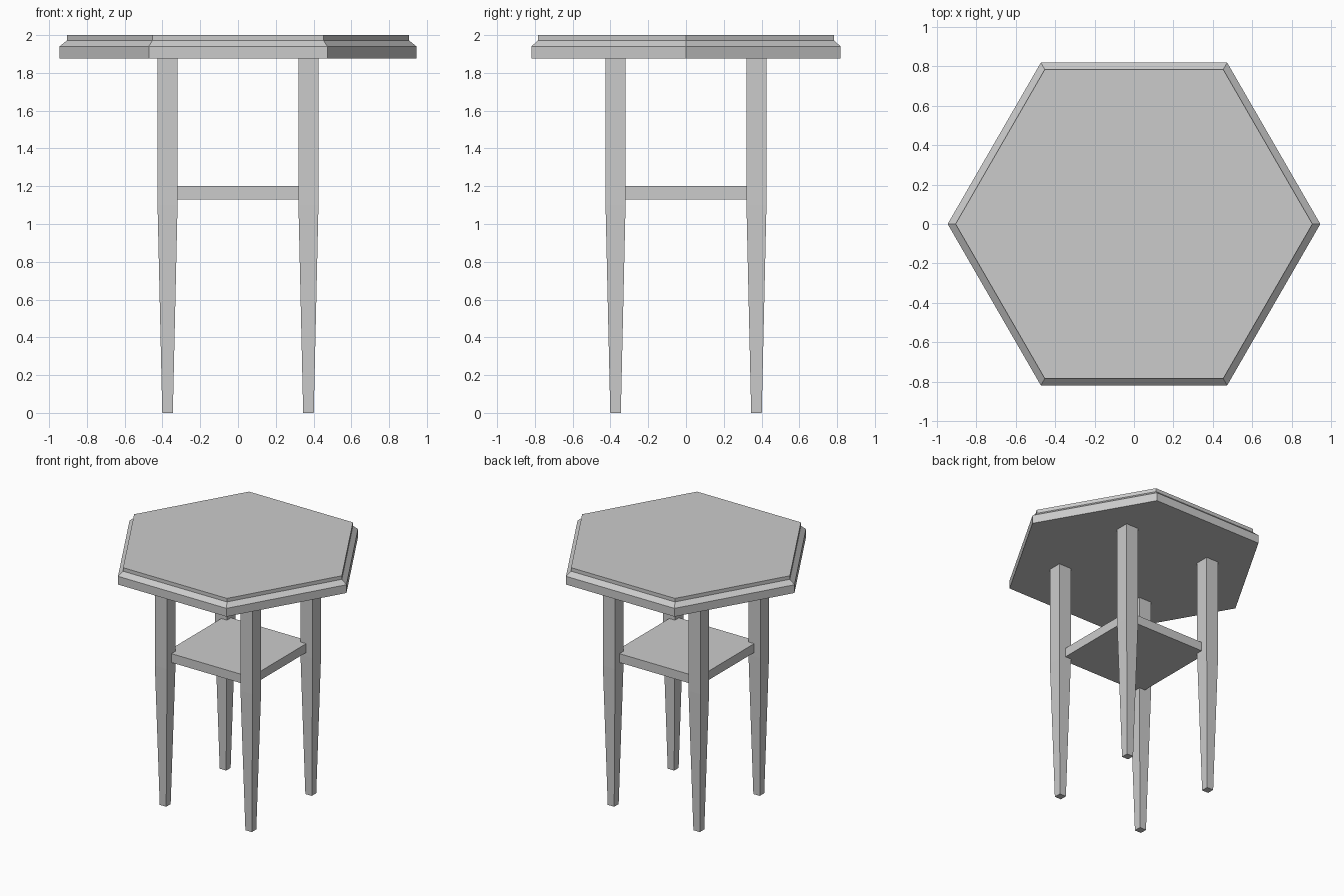
import bpy, bmesh
from math import cos, sin, pi, radians

if "Cube" in bpy.data.objects:
    bpy.data.objects.remove(bpy.data.objects["Cube"])


def loft(name, sides, rings, center=(0, 0), turn=0.0):
    """Solid from stacked polygon rings given as (radius, z), bottom to top."""
    bm = bmesh.new()
    loops = []
    for r, z in rings:
        loops.append([bm.verts.new((center[0] + r * cos(turn + 2 * pi * i / sides),
                                    center[1] + r * sin(turn + 2 * pi * i / sides), z))
                      for i in range(sides)])
    bm.faces.new(loops[0][::-1])
    bm.faces.new(loops[-1])
    for a, b in zip(loops, loops[1:]):
        for i in range(sides):
            j = (i + 1) % sides
            bm.faces.new((a[i], a[j], b[j], b[i]))
    mesh = bpy.data.meshes.new(name)
    bm.to_mesh(mesh)
    bm.free()
    obj = bpy.data.objects.new(name, mesh)
    bpy.context.collection.objects.link(obj)
    return obj


DIAG = 2 ** 0.5          # half width of a square -> corner radius
LEG = 0.373              # leg centre offset

# Hexagonal top with a sloped, stepped rim
loft("table_top", 6, [(0.945, 1.875), (0.945, 1.94), (0.905, 1.972), (0.905, 2.0)])

# Square legs, straight above the shelf and tapered below it
for fb, y in (("front", -LEG), ("back", LEG)):
    for lr, x in (("left", -LEG), ("right", LEG)):
        loft(f"{fb}_{lr}_leg", 4,
             [(0.028 * DIAG, 0), (0.053 * DIAG, 1.1), (0.053 * DIAG, 1.875)],
             (x, y), radians(45))

# Square lower shelf let into the legs
loft("shelf", 4, [(0.37 * DIAG, 1.13), (0.37 * DIAG, 1.2)], turn=radians(45))
